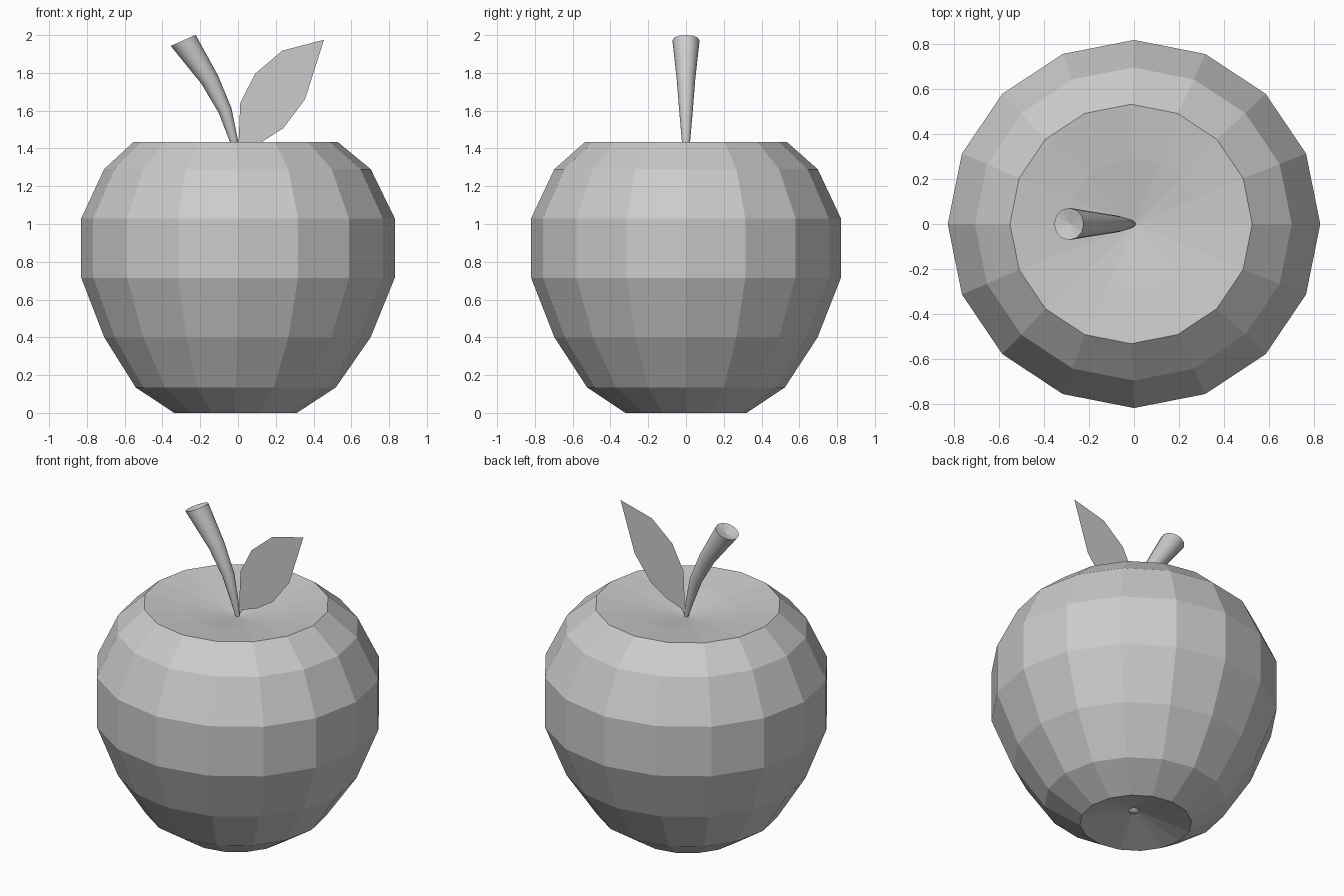
import bpy
from math import sin, cos, pi
from mathutils import Vector

if "Cube" in bpy.data.objects:
    bpy.data.objects.remove(bpy.data.objects["Cube"])


def loft(name, rings, sides):
    """rings: (centre, radius x vector, radius y); ends closed to the first/last ring's point."""
    verts, faces = [], []
    for c, u, ry in rings:
        for i in range(sides):
            a = 2 * pi * i / sides
            verts.append(Vector(c) + Vector(u) * cos(a) + Vector((0, ry * sin(a), 0)))
    n = len(rings)
    for r in range(n - 1):
        for i in range(sides):
            j = (i + 1) % sides
            a, b = r * sides, (r + 1) * sides
            faces.append((a + i, a + j, b + j, b + i))
    # fan to the end centres
    return verts, faces, n


def build(name, rings, sides, start, end):
    verts, faces, n = loft(name, rings, sides)
    verts += [Vector(start), Vector(end)]
    s, e, top = n * sides, n * sides + 1, (n - 1) * sides
    for i in range(sides):
        j = (i + 1) % sides
        faces.append((s, j, i))
        faces.append((e, top + i, top + j))
    me = bpy.data.meshes.new(name)
    me.from_pydata(verts, [], faces)
    ob = bpy.data.objects.new(name, me)
    bpy.context.collection.objects.link(ob)
    return ob


# Faceted fruit body with dimples: (z, radius, x shift)
profile = [(0.0, 0.325, -0.013), (0.135, 0.53, -0.012), (0.40, 0.705, -0.003),
           (0.715, 0.83, 0), (1.03, 0.83, 0), (1.29, 0.706, -0.003),
           (1.435, 0.54, -0.013), (1.405, 0.295, 0)]
build("fruit_body", [((s, 0, z), (r, 0, 0), r * 0.988) for z, r, s in profile],
      16, (0, 0, 0.085), (0, 0, 1.355))

# Stem: bent, flaring tube with slightly dished tip (centre x, z, radius, tilt)
path = [(0.0, 1.34, 0.010, 0.0), (-0.022, 1.44, 0.022, 0.2), (-0.068, 1.60, 0.036, 0.35),
        (-0.15, 1.765, 0.049, 0.5), (-0.29, 1.972, 0.072, 0.42)]
stem = build("stem", [((x, 0, z), (r * cos(t), 0, r * sin(t)), r) for x, z, r, t in path],
             12, (0, 0, 1.33), (-0.282, 0, 1.955))
for p in stem.data.polygons:
    p.use_smooth = len(p.vertices) == 4

# Leaf: single flat sheet
outline = [(0.0, 1.36), (0.012, 1.64), (0.09, 1.795), (0.235, 1.918), (0.455, 1.975),
           (0.355, 1.66), (0.24, 1.507), (0.13, 1.437), (0.03, 1.40)]
me = bpy.data.meshes.new("leaf")
me.from_pydata([(x, 0.008, z) for x, z in outline], [], [tuple(range(len(outline)))])
bpy.context.collection.objects.link(bpy.data.objects.new("leaf", me))

# Small nub in the bottom dimple
bpy.ops.mesh.primitive_uv_sphere_add(segments=12, ring_count=6, radius=0.036,
                                     location=(0, 0, 0.085))
nub = bpy.context.object
nub.name = "bottom_nub"
nub.scale.z = 0.7
